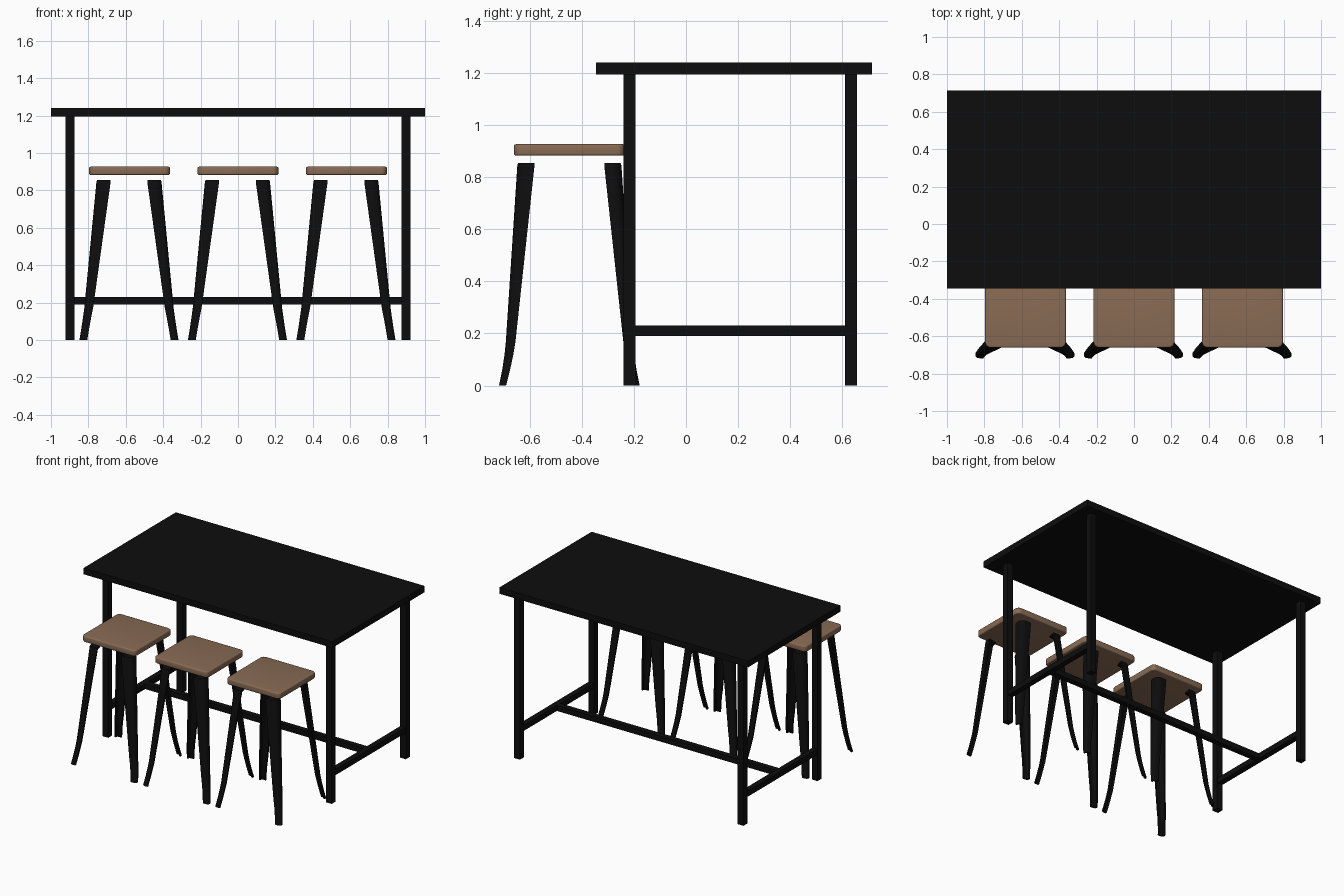
import bpy, bmesh, math
from mathutils import Vector

if "Cube" in bpy.data.objects:
    bpy.data.objects.remove(bpy.data.objects["Cube"])


def material(name, col):
    m = bpy.data.materials.new(name)
    m.diffuse_color = (*col, 1)
    m.use_nodes = True
    m.node_tree.nodes["Principled BSDF"].inputs["Base Color"].default_value = m.diffuse_color
    return m


BLACK = material("black metal", (0.004, 0.004, 0.004))
WOOD = material("brown wood", (0.25, 0.148, 0.09))


def finish(name, bm, mat, smooth=False):
    bmesh.ops.recalc_face_normals(bm, faces=bm.faces)
    me = bpy.data.meshes.new(name)
    bm.to_mesh(me)
    bm.free()
    me.materials.append(mat)
    ob = bpy.data.objects.new(name, me)
    bpy.context.collection.objects.link(ob)
    if smooth:
        bpy.ops.object.select_all(action='DESELECT')
        ob.select_set(True)
        bpy.context.view_layer.objects.active = ob
        bpy.ops.object.shade_smooth_by_angle(angle=math.radians(35))
    return ob


def box_bm(lo, hi):
    bm = bmesh.new()
    bmesh.ops.create_cube(bm, size=1)
    lo, hi = Vector(lo), Vector(hi)
    for v in bm.verts:
        v.co = (lo + hi) / 2 + v.co * (hi - lo)
    return bm


def box(name, lo, hi, mat):
    return finish(name, box_bm(lo, hi), mat)


# Table
box("table_top", (-1, -0.345, 1.195), (1, 0.715, 1.24), BLACK)
for sx, side in ((-1, "left"), (1, "right")):
    xa, xb = sorted((sx * 0.875, sx * 0.921))
    for y, end in ((-0.24, "front"), (0.61, "back")):
        box(f"table_leg_{end}_{side}", (xa, y, 0), (xb, y + 0.046, 1.197), BLACK)
    box(f"side_stretcher_{side}", (xa + 0.003, -0.2, 0.19), (xb - 0.003, 0.615, 0.23), BLACK)
box("long_stretcher", (-0.885, 0.188, 0.19), (0.885, 0.228, 0.23), BLACK)


# Stool seat: rounded corners, then softened rims
def seat(name, cx, cy):
    bm = box_bm((cx - 0.216, cy - 0.213, 0.883), (cx + 0.216, cy + 0.213, 0.927))
    up = [e for e in bm.edges if abs(e.verts[0].co.z - e.verts[1].co.z) > 0.01]
    bmesh.ops.bevel(bm, geom=up, offset=0.03, segments=5, affect='EDGES', profile=0.5)
    rims = [e for e in bm.edges if abs(e.verts[0].co.z - e.verts[1].co.z) < 1e-4]
    bmesh.ops.bevel(bm, geom=rims, offset=0.008, segments=3, affect='EDGES', profile=0.5)
    finish(name, bm, WOOD, True)


# Bent sheet leg: z, outer x, outer y, arm width x, arm width y
LEVELS = [(0.0, 0.265, 0.270, 0.042, 0.027),
          (0.06, 0.255, 0.258, 0.042, 0.030),
          (0.12, 0.246, 0.249, 0.044, 0.034),
          (0.17, 0.239, 0.244, 0.047, 0.037),
          (0.845, 0.174, 0.200, 0.076, 0.066),
          (0.855, 0.171, 0.197, 0.072, 0.062)]


def angle_section(ax, ay, t):
    # rounded L, outer side then inner side
    def side(inset):
        r = 0.55
        pts = [(-ax, -inset)]
        for i in range(6):
            a = math.pi / 2 * (1 - i / 5)
            pts.append(((-r + r * math.cos(a)) * ax - inset * math.cos(a),
                        (-r + r * math.sin(a)) * ay - inset * math.sin(a)))
        return pts + [(-inset, -ay)]
    return side(0) + side(t)[::-1]


def stool_leg(name, cx, cy, sx, sy):
    bm = bmesh.new()
    rings = []
    for z, ox, oy, ax, ay in LEVELS:
        t = min(0.012, ay * 0.4)
        rings.append([bm.verts.new((cx + sx * (ox + px), cy + sy * (oy + py), z))
                      for px, py in angle_section(ax, ay, t)])
    n = len(rings[0])
    for a, b in zip(rings, rings[1:]):
        for i in range(n):
            j = (i + 1) % n
            bm.faces.new((a[i], a[j], b[j], b[i]))
    h = n // 2
    for ring in (rings[0], rings[-1]):
        for i in range(h - 1):
            bm.faces.new((ring[i], ring[i + 1], ring[n - 2 - i], ring[n - 1 - i]))
    # cap closing the hollow at the top
    z, ox, oy, ax, ay = LEVELS[-1]
    outline = angle_section(ax, ay, 0.012)[:h]
    outline.append((-ax * 0.85, -ay * 0.85))
    lo, hi = [[bm.verts.new((cx + sx * (ox + px), cy + sy * (oy + py), zz))
               for px, py in outline] for zz in (z - 0.012, z)]
    bm.faces.new(lo)
    bm.faces.new(hi)
    for i in range(len(lo)):
        j = (i + 1) % len(lo)
        bm.faces.new((lo[i], lo[j], hi[j], hi[i]))
    finish(name, bm, BLACK, True)


# Three stools
CY = -0.448
for cx, tag in ((-0.58, "left"), (0, "middle"), (0.58, "right")):
    seat(f"seat_{tag}", cx, CY)
    for sx, s in ((-1, "left"), (1, "right")):
        for sy, e in ((-1, "front"), (1, "back")):
            stool_leg(f"{tag}_stool_leg_{e}_{s}", cx - 0.003, CY, sx, sy)
